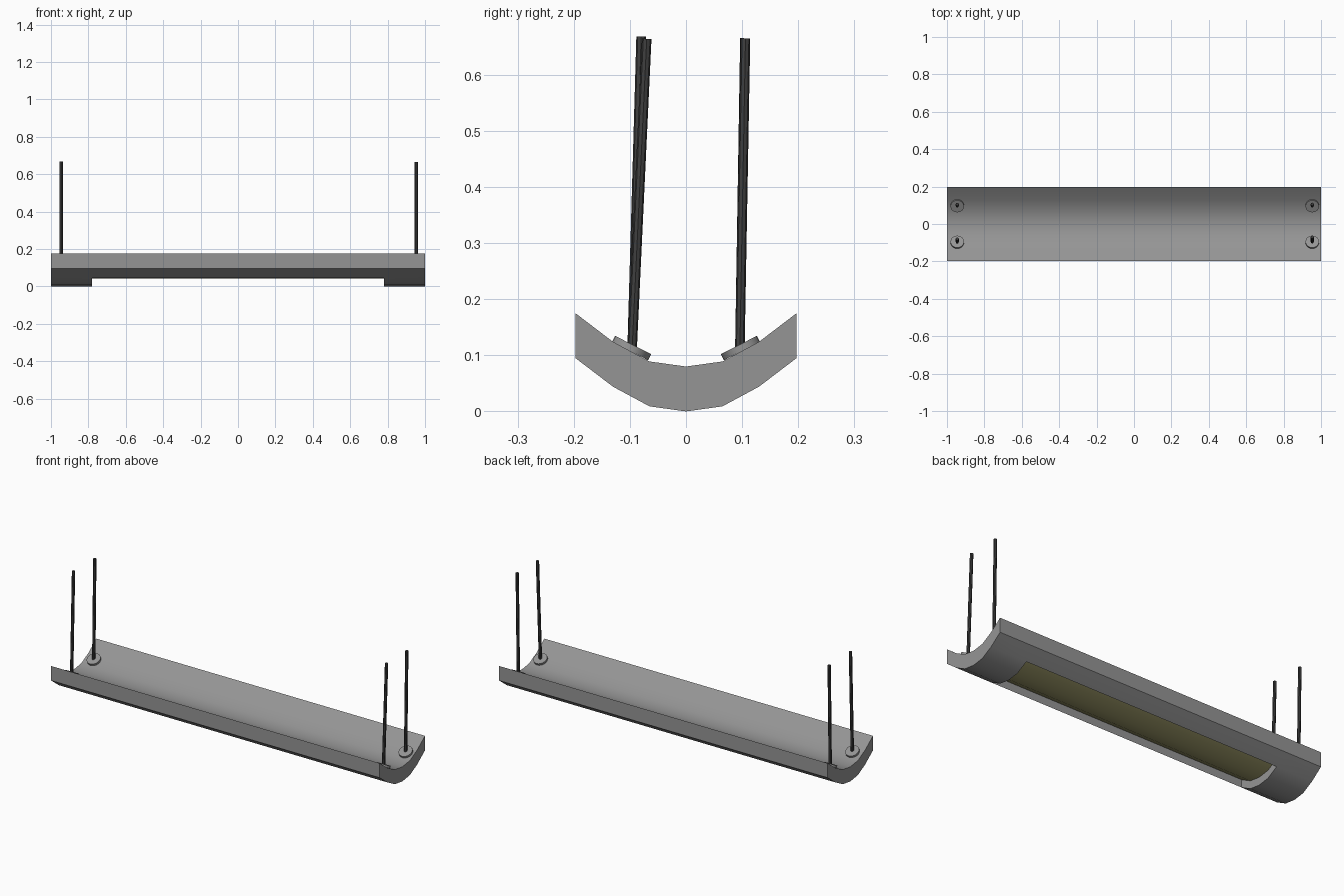
import bpy, bmesh, math
from mathutils import Vector, Matrix

if "Cube" in bpy.data.objects:
    bpy.data.objects.remove(bpy.data.objects["Cube"])


def material(name, rgb):
    m = bpy.data.materials.new(name)
    m.diffuse_color = (*rgb, 1)
    m.use_nodes = True
    m.node_tree.nodes["Principled BSDF"].inputs["Base Color"].default_value = m.diffuse_color
    return m


GREY = material("satin grey", (0.30, 0.30, 0.30))
DARK = material("dark rod", (0.05, 0.05, 0.05))
GLOW = material("pale yellow diffuser", (0.36, 0.34, 0.15))


def finish(name, bm, mats, angle=30):
    bmesh.ops.remove_doubles(bm, verts=bm.verts, dist=1e-5)
    bmesh.ops.recalc_face_normals(bm, faces=bm.faces)
    me = bpy.data.meshes.new(name)
    bm.to_mesh(me)
    bm.free()
    for m in mats:
        me.materials.append(m)
    ob = bpy.data.objects.new(name, me)
    bpy.context.collection.objects.link(ob)
    bpy.ops.object.select_all(action='DESELECT')
    ob.select_set(True)
    bpy.context.view_layer.objects.active = ob
    bpy.ops.object.shade_smooth_by_angle(angle=math.radians(angle))
    return ob


# Curved trough body: lower profile, constant thickness, recess in the middle span
half = [(0, 0.0), (0.065, 0.009), (0.13, 0.044), (0.197, 0.095)]
prof = [(-y, z) for y, z in half[:0:-1]] + half
THICK, RECESS = 0.08, 0.043
XS = [-1, -0.78, 0.78, 1]

bm = bmesh.new()


def quad(*pts, mat=0):
    f = bm.faces.new([bm.verts.new(p) for p in pts])
    f.material_index = mat


for (ya, za), (yb, zb) in zip(prof, prof[1:]):
    inner = abs(ya + yb) / 2 < 0.13
    for s, (x0, x1) in enumerate(zip(XS, XS[1:])):
        deep = inner and s == 1
        for h in (THICK, RECESS if deep else 0):
            quad((x0, ya, za + h), (x1, ya, za + h), (x1, yb, zb + h), (x0, yb, zb + h),
                 mat=1 if deep and h == RECESS else 0)
    # outer end caps and recess end walls
    for x in (-1, 1):
        quad((x, ya, za), (x, yb, zb), (x, yb, zb + THICK), (x, ya, za + THICK))
    if inner:
        for x in XS[1:3]:
            quad((x, ya, za), (x, yb, zb), (x, yb, zb + RECESS), (x, ya, za + RECESS))
# long outer sides and recess side walls
for s in (-1, 1):
    y, z = half[3]
    for x0, x1 in zip(XS, XS[1:]):
        quad((x0, s * y, z), (x1, s * y, z), (x1, s * y, z + THICK), (x0, s * y, z + THICK))
    y, z = half[2]
    quad((XS[1], s * y, z), (XS[2], s * y, z), (XS[2], s * y, z + RECESS), (XS[1], s * y, z + RECESS))
finish("trough_body", bm, [GREY, GLOW])


# Mounting discs and hanging rods
def cylinder(name, a, b, r, sides, mat):
    a, b = Vector(a), Vector(b)
    d = b - a
    bm = bmesh.new()
    rot = d.to_track_quat('Z', 'Y').to_matrix().to_4x4()
    bmesh.ops.create_cone(bm, cap_ends=True, segments=sides, radius1=r, radius2=r,
                          depth=d.length, matrix=Matrix.Translation((a + b) / 2) @ rot)
    return finish(name, bm, [mat])


tilt = math.radians(27)
# x, side of y, y and z of the rod top
for x, s, ty, tz in [(-0.945, -1, -0.080, 0.668), (0.953, -1, -0.070, 0.664),
                     (-0.945, 1, 0.105, 0.665), (0.953, 1, 0.106, 0.665)]:
    tag = ("left" if x < 0 else "right") + ("_front" if s < 0 else "_back")
    c = Vector((x, s * 0.097, 0.113))
    n = Vector((0, -s * math.sin(tilt), math.cos(tilt))) * 0.006
    cylinder(tag + "_disc", c - n, c + n, 0.036, 20, GREY)
    cylinder(tag + "_rod", (x, s * 0.096, 0.112), (x, ty, tz), 0.0085, 8, DARK)
